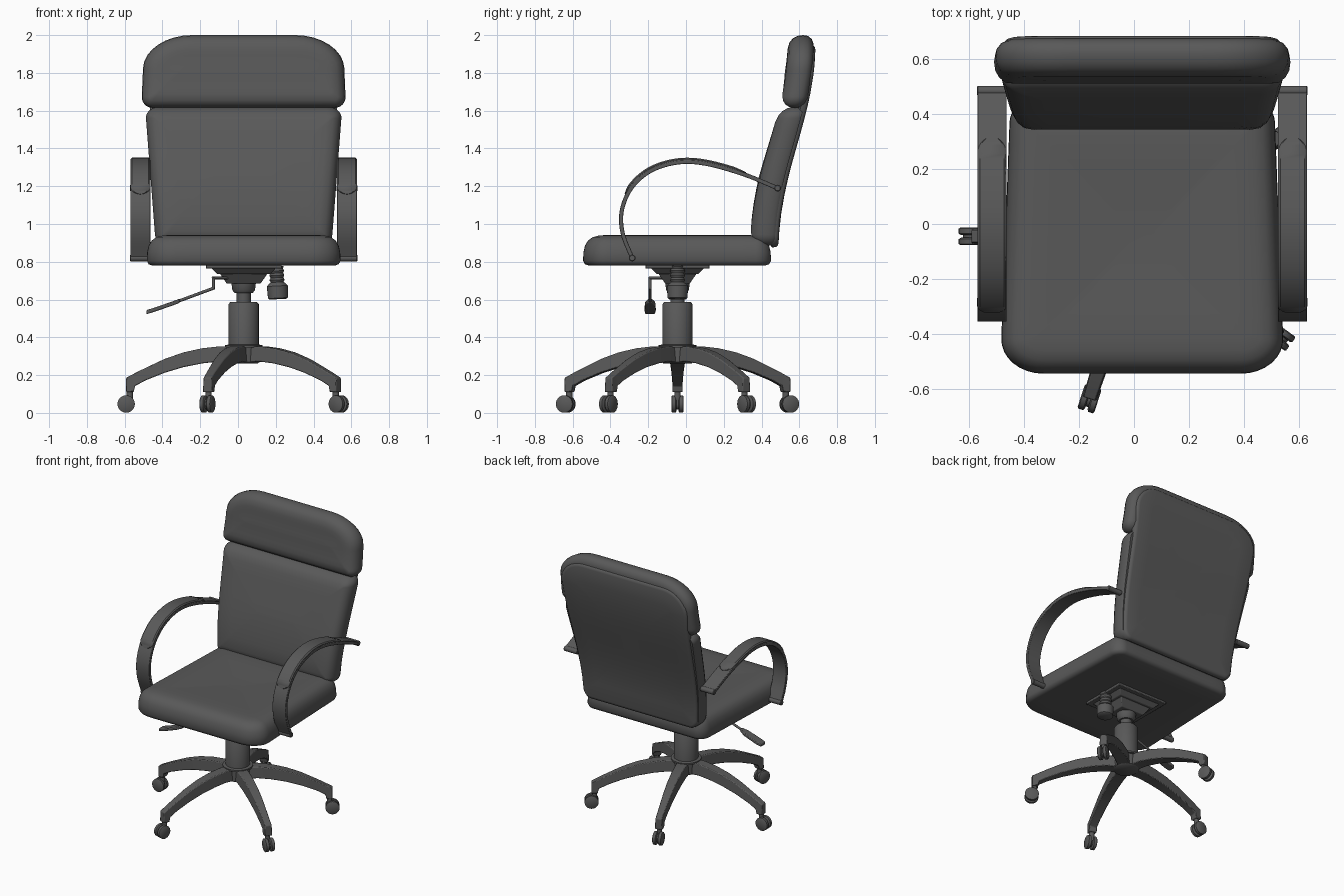
import bpy, bmesh
from math import sin, cos, pi, radians, sqrt
from mathutils import Vector, Matrix

if "Cube" in bpy.data.objects:
    bpy.data.objects.remove(bpy.data.objects["Cube"])

CX, CY = 0.03, -0.045      # column axis
GREY = (0.1, 0.1, 0.1, 1)
mat = bpy.data.materials.new("charcoal grey")
mat.use_nodes = True
mat.diffuse_color = GREY
mat.node_tree.nodes["Principled BSDF"].inputs["Base Color"].default_value = GREY


def loft(name, rings, bevel=0, angle=40, matrix=None):
    """Skin a list of equal-length point rings and cap both ends."""
    bm = bmesh.new()
    rows = [[bm.verts.new(p) for p in ring] for ring in rings]
    n = len(rows[0])
    for a, b in zip(rows, rows[1:]):
        for i in range(n):
            j = (i + 1) % n
            bm.faces.new((a[i], a[j], b[j], b[i]))
    bm.faces.new(rows[0][::-1])
    bm.faces.new(rows[-1])
    bmesh.ops.recalc_face_normals(bm, faces=bm.faces)
    mesh = bpy.data.meshes.new(name)
    bm.to_mesh(mesh)
    bm.free()
    mesh.materials.append(mat)
    obj = bpy.data.objects.new(name, mesh)
    bpy.context.collection.objects.link(obj)
    if matrix:
        obj.matrix_world = matrix
    if bevel:
        mod = obj.modifiers.new("Bevel", "BEVEL")
        mod.width, mod.segments = bevel, 2
    bpy.ops.object.select_all(action="DESELECT")
    bpy.context.view_layer.objects.active = obj
    obj.select_set(True)
    bpy.ops.object.shade_smooth_by_angle(angle=radians(angle))
    return obj


def lathe(name, profile, matrix, sides=32):
    """Turn (radius, height) points about the local z axis."""
    rings = [[(r * cos(2 * pi * i / sides), r * sin(2 * pi * i / sides), z)
              for i in range(sides)] for r, z in profile]
    return loft(name, rings, matrix=matrix)


def frustum(name, z0, size0, z1, size1):
    """Tapered box centred on the column axis."""
    rings = [[(CX + sx * s[0] / 2, CY + sy * s[1] / 2, z)
              for sx, sy in ((-1, -1), (1, -1), (1, 1), (-1, 1))]
             for z, s in ((z0, size0), (z1, size1))]
    return loft(name, rings, bevel=0.004)


def outline(v0, v1, w0, w1, low, high, inset):
    """Tapered rounded rectangle; low and high are corner radii (x, y)."""
    hw, hh, mid = max(w0, w1) - inset, (v1 - v0) / 2 - inset, (v0 + v1) / 2
    pts = []
    for k, (sx, sy, rad) in enumerate(((1, -1, low), (1, 1, high), (-1, 1, high), (-1, -1, low))):
        rx = min(max(rad[0] - inset, 0.01), hw * 0.9)
        ry = min(max(rad[1] - inset, 0.01), hh * 0.9)
        for i in range(9):
            a = (k - 1) * pi / 2 + i * pi / 16
            pts.append(Vector((sx * (hw - rx) + rx * cos(a), sy * (hh - ry) + ry * sin(a))))
    full = []
    for i, p in enumerate(pts):
        q = pts[(i + 1) % len(pts)]
        steps = 10 if i % 9 == 8 else 1
        full += [p.lerp(q, s / steps) for s in range(steps)]
    return [(p.x * (w0 + (w1 - w0) * (p.y + mid - v0) / (v1 - v0)) / max(w0, w1), p.y + mid)
            for p in full]


def cushion(name, shape, layers, place, crown=0.0):
    """Stack inset outlines by depth, closing both ends with inner rings."""
    v0, v1, w0, w1 = shape[:4]
    limit = min((v1 - v0) / 2, w0, w1)
    first, last = layers[0], layers[-1]

    def inner(layer, f, lift):
        return (layer[0] + lift * f, layer[1] + (limit - layer[1]) * f)
    steps = (0.25, 0.5, 0.75, 0.97)
    stack = ([inner(first, f, 0) for f in steps[::-1]] + list(layers)
             + [inner(last, f, crown) for f in steps])
    rings = [[place(u, v, d) for u, v in outline(*shape, inset)] for d, inset in stack]
    return loft(name, rings, angle=50)


def on_seat(u, v, d):
    return (CX + u, v, d)


def on_back(u, v, d):
    t = min(max((v - 0.88) / 1.07, 0), 1)
    return (CX + u, 0.49 + 0.0975 * (1 - cos(pi * t)) - d, v)


# Upholstery
cushion("seat", (-0.545, 0.45, 0.518, 0.48, (0.16, 0.13), (0.08, 0.08)),
        ((0.78, 0.03), (0.787, 0.01), (0.805, 0), (0.85, 0.002), (0.885, 0.01), (0.912, 0.026),
         (0.93, 0.05), (0.939, 0.085), (0.942, 0.13)), on_seat, -0.012)
cushion("back_cushion", (0.885, 1.62, 0.465, 0.522, (0.06, 0.06), (0.08, 0.06)),
        ((0.02, 0.01), (0.035, 0), (0.08, 0), (0.105, 0.008), (0.127, 0.022), (0.142, 0.045),
         (0.15, 0.08)), on_back, 0.006)
cushion("headrest", (1.615, 2.0, 0.542, 0.525, (0.06, 0.06), (0.26, 0.2)),
        ((0.01, 0.045), (0.02, 0.02), (0.04, 0.004), (0.065, 0), (0.095, 0.004), (0.12, 0.018),
         (0.138, 0.04), (0.147, 0.075)), on_back, 0.006)
cushion("back_shell", (0.87, 1.955, 0.46, 0.52, (0.07, 0.07), (0.2, 0.18)),
        ((0, 0.03), (0.003, 0.018), (0.012, 0.008), (0.035, 0.006), (0.045, 0.02)), on_back)

# Armrests: a curved strip with a pad and rolled ends
ARM = [Vector(p) for p in ((0.485, 1.19), (0.3, 1.265), (0.1, 1.32), (-0.05, 1.325), (-0.19, 1.28),
                           (-0.29, 1.19), (-0.34, 1.07), (-0.335, 0.95), (-0.285, 0.82))]


def arm_point(t):
    """Smooth path position and outward normal in the side plane."""
    i = min(int(t), len(ARM) - 2)
    f = t - i
    b, c = ARM[i], ARM[i + 1]
    a = ARM[i - 1] if i else b * 2 - c
    d = ARM[i + 2] if i + 2 < len(ARM) else c * 2 - b
    p = (b * 2 + (c - a) * f + (a * 2 - b * 5 + c * 4 - d) * f * f
         + (b * 3 - a - c * 3 + d) * f ** 3) / 2
    tan = ((c - a) + (a * 2 - b * 5 + c * 4 - d) * 2 * f + (b * 3 - a - c * 3 + d) * 3 * f * f)
    tan.normalize()
    return p, Vector((tan.y, -tan.x)) * -1


def arm_ring(x, t, section):
    p, n = arm_point(t)
    return [(x + u, p.x + n.x * h, p.y + n.y * h) for u, h in section]


for side, label in ((1, "left"), (-1, "right")):
    x = CX + side * 0.547
    strip = [(-0.053, -0.011), (0.053, -0.011), (0.053, 0.011), (-0.053, 0.011)]
    sign = 1 if arm_point(3)[1].y > 0 else -1
    loft(label + "_arm_strip", [arm_ring(x, i / 6, strip) for i in range(49)], bevel=0.003)
    rings = []
    for i in range(41):
        s = -cos(pi * i / 40)
        edge = min(1, (1 - abs(s)) / 0.14)
        w = 0.052 * max(sqrt(1 - (1 - edge) ** 2), 0.08)
        h = sign * (0.014 + 0.008 * edge)
        rings.append(arm_ring(x, 3.13 + 2.2 * s, [(-w, 0), (w, 0), (w, h * 0.7), (w * 0.85, h),
                                                  (-w * 0.85, h), (-w, h * 0.7)]))
    loft(label + "_arm_pad", rings)
    for end, p in (("rear", ARM[0]), ("front", ARM[-1])):
        lathe(label + "_arm_" + end + "_roll", ((0.014, -0.055), (0.018, -0.051), (0.018, 0.051), (0.014, 0.055)),
              Matrix.Translation((x, p.x, p.y)) @ Matrix.Rotation(pi / 2, 4, "Y"), 16)

# Tilt mechanism and column
axis = Matrix.Translation((CX, CY, 0))
frustum("mount_plate", 0.764, (0.4, 0.34), 0.784, (0.4, 0.34))
frustum("tilt_upper", 0.735, (0.28, 0.22), 0.766, (0.34, 0.28))
frustum("tilt_lower", 0.685, (0.18, 0.13), 0.736, (0.25, 0.2))
lathe("tilt_socket", ((0.048, 0.635), (0.06, 0.65), (0.065, 0.69)), axis)
lathe("gas_rod", ((0.038, 0.57), (0.038, 0.65)), axis)
lathe("column", ((0.08, 0.33), (0.08, 0.575), (0.07, 0.588)), axis)
lathe("base_hub", ((0.075, 0.262), (0.085, 0.27), (0.085, 0.345), (0.1, 0.347), (0.1, 0.358),
                   (0.08, 0.362)), axis)

# Ribbed tension knob
ribs = [(0.04 if i % 2 else 0.034, 0.09 + i * 0.012) for i in range(8)]
lathe("tension_knob", [(0.045, 0), (0.053, 0.006), (0.056, 0.07), (0.045, 0.082)] + ribs,
      Matrix.Translation((0.212, -0.045, 0.602)) @ Matrix.Rotation(radians(-3), 4, "Y"), 24)

# Height lever
path = [Vector(p) for p in ((-0.04, -0.11, 0.715), (-0.13, -0.19, 0.715), (-0.13, -0.19, 0.66),
                            (-0.36, -0.19, 0.575))]
for i, (a, b) in enumerate(zip(path, path[1:])):
    d = b - a
    lathe("lever_rod_%d" % (i + 1), ((0.008, -0.005), (0.008, d.length + 0.005)),
          Matrix.Translation(a) @ d.to_track_quat("Z", "Y").to_matrix().to_4x4(), 12)
loft("lever_paddle", [[(x, -0.19 + sy * w, z + sz * 0.011) for sy, sz in ((-1, -1), (1, -1), (1, 1), (-1, 1))]
                      for x, z, w in ((-0.31, 0.593, 0.012), (-0.35, 0.578, 0.027), (-0.44, 0.547, 0.03),
                                      (-0.485, 0.533, 0.026))], bevel=0.005)

# Five-legged base with twin-wheel casters
LEG = ((0.03, 0.352, 0.265, 0.042), (0.13, 0.352, 0.272, 0.042), (0.22, 0.342, 0.262, 0.04),
       (0.32, 0.32, 0.242, 0.037), (0.42, 0.285, 0.212, 0.033), (0.52, 0.238, 0.172, 0.029),
       (0.575, 0.211, 0.142, 0.027), (0.582, 0.207, 0.11, 0.027), (0.622, 0.186, 0.11, 0.026))
WHEEL = ((0.038, -0.013), (0.046, -0.008), (0.046, 0.01), (0.04, 0.014))
for k in range(5):
    turn = axis @ Matrix.Rotation(pi + k * 2 * pi / 5, 4, "Z")
    n = str(k + 1)
    loft("base_leg_" + n, [[(r, -w, lo), (r, w, lo), (r, w * 0.85, hi), (r, -w * 0.85, hi)]
                           for r, hi, lo, w in LEG], bevel=0.005, matrix=turn)
    hub = turn @ Matrix.Translation((0.622, 0, 0.047))
    lathe("caster_stem_" + n, ((0.017, 0), (0.017, 0.075)), turn @ Matrix.Translation((0.603, 0, 0.045)), 12)
    lathe("caster_axle_" + n, ((0.03, -0.012), (0.03, 0.012)), hub @ Matrix.Rotation(pi / 2, 4, "X"), 20)
    for s, label in ((1, "a"), (-1, "b")):
        lathe("caster_wheel_" + n + label, WHEEL,
              hub @ Matrix.Translation((0, s * 0.018, 0)) @ Matrix.Rotation(-s * pi / 2, 4, "X"), 24)
